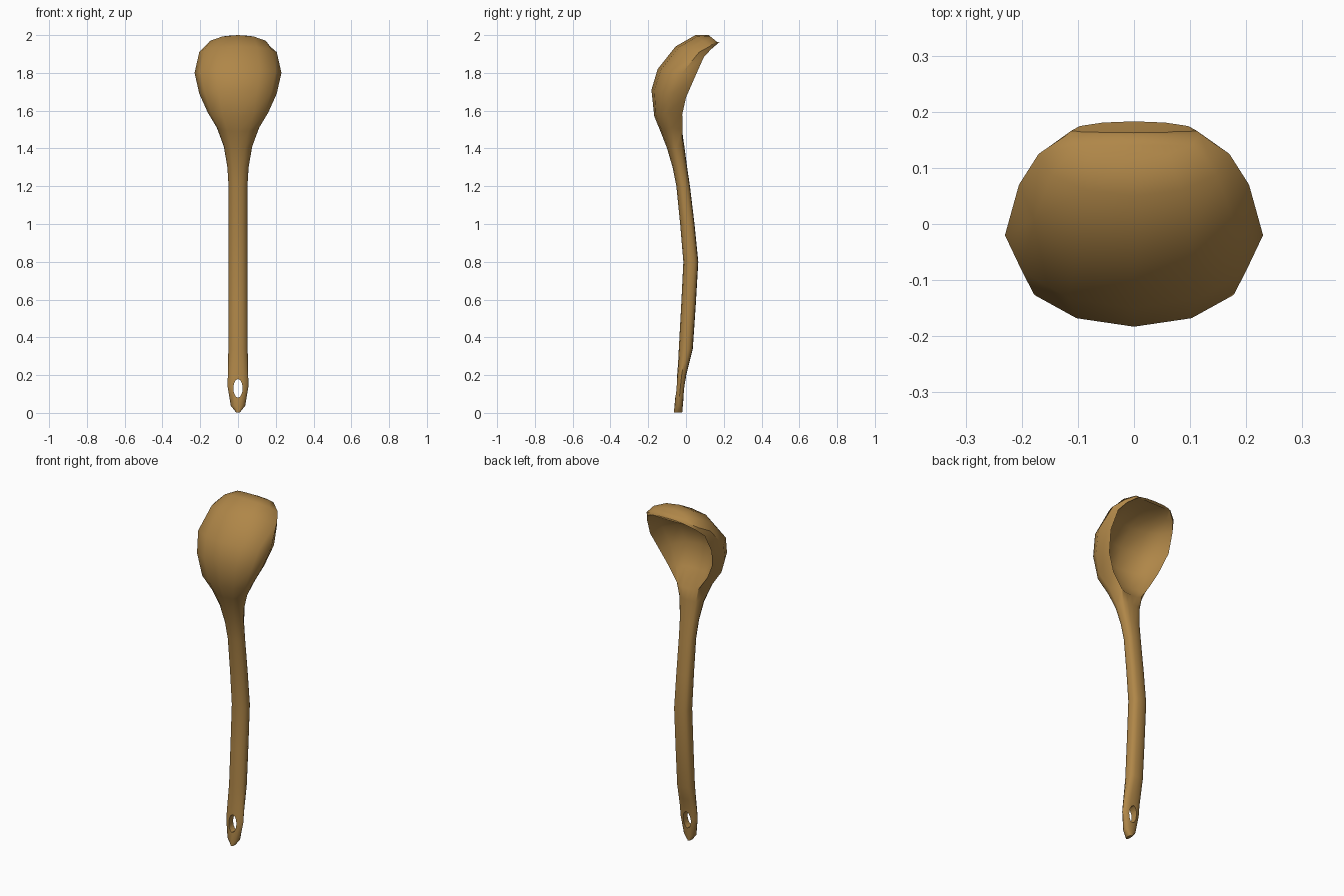
import bpy, bmesh, math
from mathutils import Vector

if "Cube" in bpy.data.objects:
    bpy.data.objects.remove(bpy.data.objects["Cube"])

wood = bpy.data.materials.new("warm_wood")
wood.diffuse_color = (0.43, 0.24, 0.065, 1)
wood.use_nodes = True
wood.node_tree.nodes["Principled BSDF"].inputs["Base Color"].default_value = wood.diffuse_color


def V(p):
    return Vector((0, p[0], p[1]))


def section(w, wl, front, mid, lip, back):
    """Closed cross-section: rounded front, lip on each side, rounded or hollow back."""
    F, M, L, B = V(front), V(mid), V(lip), V(back)
    half = []
    for a in (30, 60, 90):
        a = math.radians(a)
        p = M + (F - M) * math.cos(a)
        half.append(Vector((w * math.sin(a), p.y, p.z)))
    half.append(Vector((wl, L.y, L.z)))
    for a in (60, 30):
        a = math.radians(a)
        p = L + (B - L) * math.cos(a)
        half.append(Vector((wl * math.sin(a), p.y, p.z)))
    mirrored = [Vector((-p.x, p.y, p.z)) for p in reversed(half)]
    return [F] + half + [B] + mirrored


def bar(z, w, y0, y1):
    """Oval handle cross-section."""
    m = (y0 + y1) / 2
    return section(w, w * 0.87, (y0, z), (m, z), ((m + y1) / 2, z), (y1, z))


# handle, from the hanging end upwards
rings = [bar(*s) for s in (
    (0.003, 0.010, -0.064, -0.020), (0.037, 0.038, -0.061, -0.017),
    (0.14, 0.055, -0.052, -0.007), (0.20, 0.054, -0.047, 0.001),
    (0.26, 0.053, -0.042, 0.016), (0.34, 0.051, -0.038, 0.036),
    (0.56, 0.051, -0.026, 0.051), (0.80, 0.051, -0.014, 0.065),
    (1.00, 0.050, -0.031, 0.045), (1.20, 0.050, -0.051, 0.021),
    (1.30, 0.056, -0.071, 0.006))]

# bowl, from the neck to the tip: width, lip width, front, middle, lip, back (y, z)
rings += [section(*s) for s in (
    (0.075, 0.060, (-0.100, 1.40), (-0.052, 1.41), (-0.025, 1.42), (-0.010, 1.42)),
    (0.112, 0.072, (-0.135, 1.49), (-0.075, 1.51), (-0.018, 1.50), (-0.020, 1.48)),
    (0.160, 0.125, (-0.168, 1.57), (-0.100, 1.59), (-0.020, 1.58), (-0.100, 1.57)),
    (0.205, 0.170, (-0.183, 1.71), (-0.070, 1.69), (0.000, 1.67), (-0.140, 1.70)),
    (0.230, 0.200, (-0.150, 1.82), (-0.020, 1.80), (0.048, 1.78), (-0.108, 1.81)),
    (0.205, 0.188, (-0.055, 1.94), (0.070, 1.91), (0.095, 1.885), (-0.030, 1.90)),
    (0.170, 0.158, (0.050, 2.00), (0.125, 1.94), (0.133, 1.925), (0.070, 1.955)),
    (0.118, 0.112, (0.120, 2.00), (0.160, 1.968), (0.166, 1.957), (0.183, 1.965)))]

bm = bmesh.new()
loops = [[bm.verts.new(p) for p in r] for r in rings]
n = len(loops[0])
for a, b in zip(loops, loops[1:]):
    for i in range(n):
        j = (i + 1) % n
        bm.faces.new((a[i], a[j], b[j], b[i]))
bm.faces.new(loops[0])
# the tip closes as a strip of quads between outer and inner edge
tip, h = loops[-1], n // 2
bm.faces.new((tip[0], tip[1], tip[-1]))
for i in range(1, h - 1):
    bm.faces.new((tip[i], tip[i + 1], tip[n - i - 1], tip[n - i]))
bm.faces.new((tip[h - 1], tip[h], tip[h + 1]))
bmesh.ops.recalc_face_normals(bm, faces=bm.faces)
mesh = bpy.data.meshes.new("spoon")
bm.to_mesh(mesh)
bm.free()
spoon = bpy.data.objects.new("spoon", mesh)
bpy.context.collection.objects.link(spoon)
mesh.materials.append(wood)

# hanging hole
bpy.ops.mesh.primitive_cylinder_add(vertices=12, radius=1, depth=0.4,
                                    location=(0, 0, 0.13), rotation=(math.pi / 2, 0, 0))
cutter = bpy.context.object
cutter.name = "hole_cutter"
cutter.scale = (0.025, 0.05, 1)
cutter.data.materials.append(wood)
cutter.hide_render = True

bpy.ops.object.select_all(action='DESELECT')
spoon.select_set(True)
bpy.context.view_layer.objects.active = spoon
cut = spoon.modifiers.new("hole", 'BOOLEAN')
cut.object = cutter
cut.operation = 'DIFFERENCE'
cut.solver = 'EXACT'
bpy.ops.object.modifier_apply(modifier=cut.name)
bpy.data.objects.remove(cutter, do_unlink=True)
bpy.ops.object.shade_smooth_by_angle(angle=math.radians(50))
